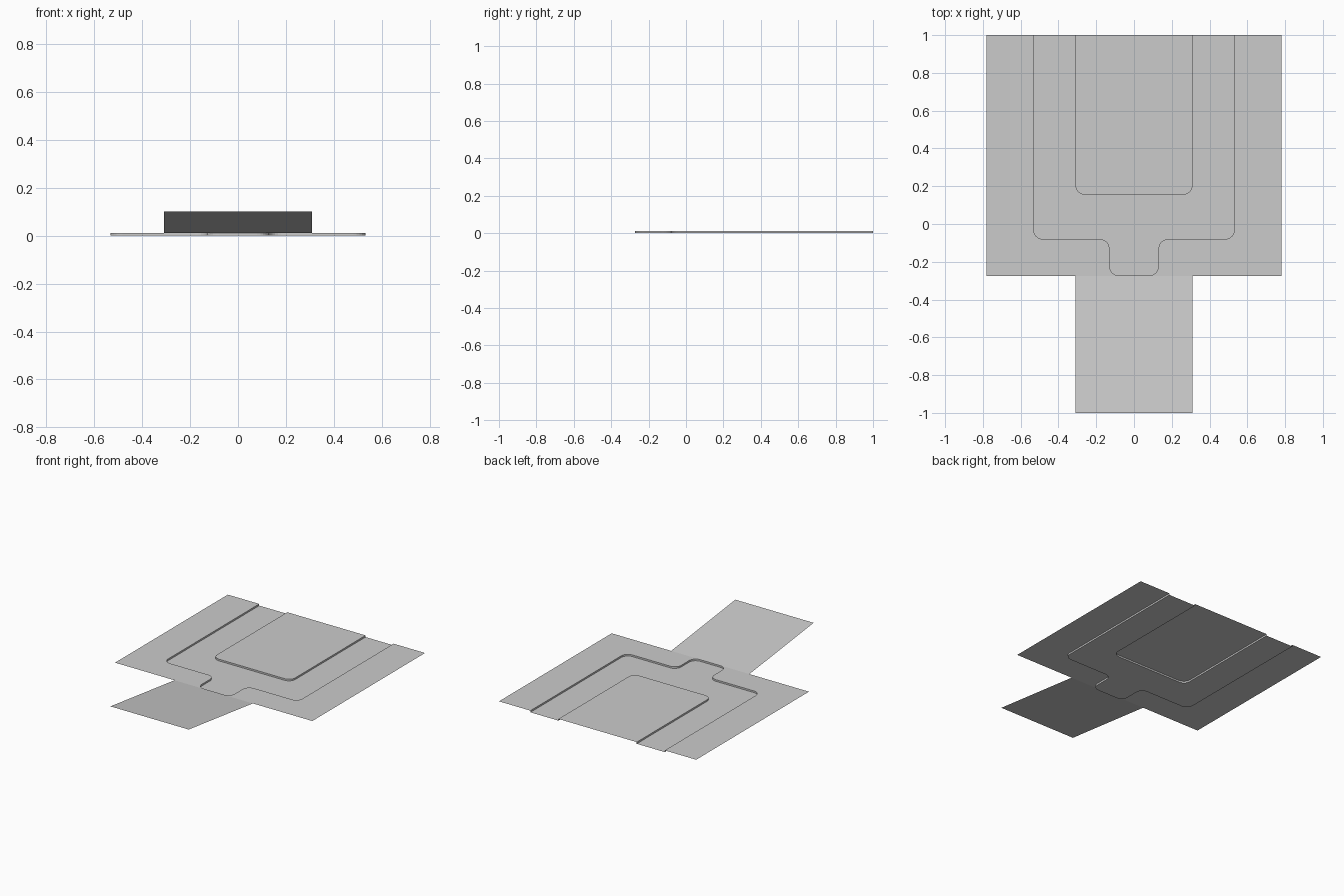
import bpy, bmesh, math
from mathutils import Vector

if "Cube" in bpy.data.objects:
    bpy.data.objects.remove(bpy.data.objects["Cube"])

TOP = 0.012       # level of the raised sheets above the sunken track
EDGE = -0.275     # front edge of the main sheet


def fillet(points, radius=0.05, steps=6):
    """Round every inner corner of an open 2D path."""
    pts = [Vector(p) for p in points]
    out = [pts[0]]
    for a, b, c in zip(pts, pts[1:], pts[2:]):
        u, v = (a - b).normalized(), (c - b).normalized()
        centre = b + (u + v) * radius
        for i in range(steps + 1):
            t = i / steps * math.pi / 2
            out.append(centre - v * radius * math.cos(t) - u * radius * math.sin(t))
    return out + [pts[-1]]


def build(name, faces, mirror=True):
    bm = bmesh.new()
    for face in faces:
        bm.faces.new([bm.verts.new(p) for p in face])
    bmesh.ops.remove_doubles(bm, verts=bm.verts, dist=1e-5)
    bmesh.ops.triangulate(bm, faces=[f for f in bm.faces if len(f.verts) > 4])
    mesh = bpy.data.meshes.new(name)
    bm.to_mesh(mesh)
    bm.free()
    obj = bpy.data.objects.new(name, mesh)
    bpy.context.collection.objects.link(obj)
    if mirror:
        mod = obj.modifiers.new("Mirror", 'MIRROR')
        mod.merge_threshold = 1e-4
    return obj


def flat(path, z):
    """Horizontal face, always wound to face upward."""
    area = sum(a[0] * b[1] - b[0] * a[1] for a, b in zip(path, path[1:] + path[:1]))
    path = path if area > 0 else path[::-1]
    return [(p[0], p[1], z) for p in path]


def wall(path):
    return [[(a.x, a.y, 0), (b.x, b.y, 0), (b.x, b.y, TOP), (a.x, a.y, TOP)]
            for a, b in zip(path, path[1:])]


# Right-hand halves of the two track edges
outer = fillet([(0.532, 1), (0.532, -0.08), (0.13, -0.08), (0.13, -0.273), (0, -0.273)])
inner = fillet([(0, 0.155), (0.31, 0.155), (0.31, 1)])

# Sunken track between the two edges
build("track_floor", [flat(outer + inner, 0)])

# Raised surround and raised middle panel
build("surround", [flat(outer + [(0, EDGE), (0.781, EDGE), (0.781, 1)], TOP)])
build("centre_panel", [flat(inner + [(0, 1)], TOP)])

# Low kerb walls joining the levels
build("outer_kerb", wall(outer[::-1])[::1])
build("inner_kerb", wall(inner))

# Thin ramp rising toward the front
build("ramp", [[(-0.31, -1, 0.102), (0.31, -1, 0.102),
                (0.31, EDGE, TOP), (-0.31, EDGE, TOP)]], mirror=False)
